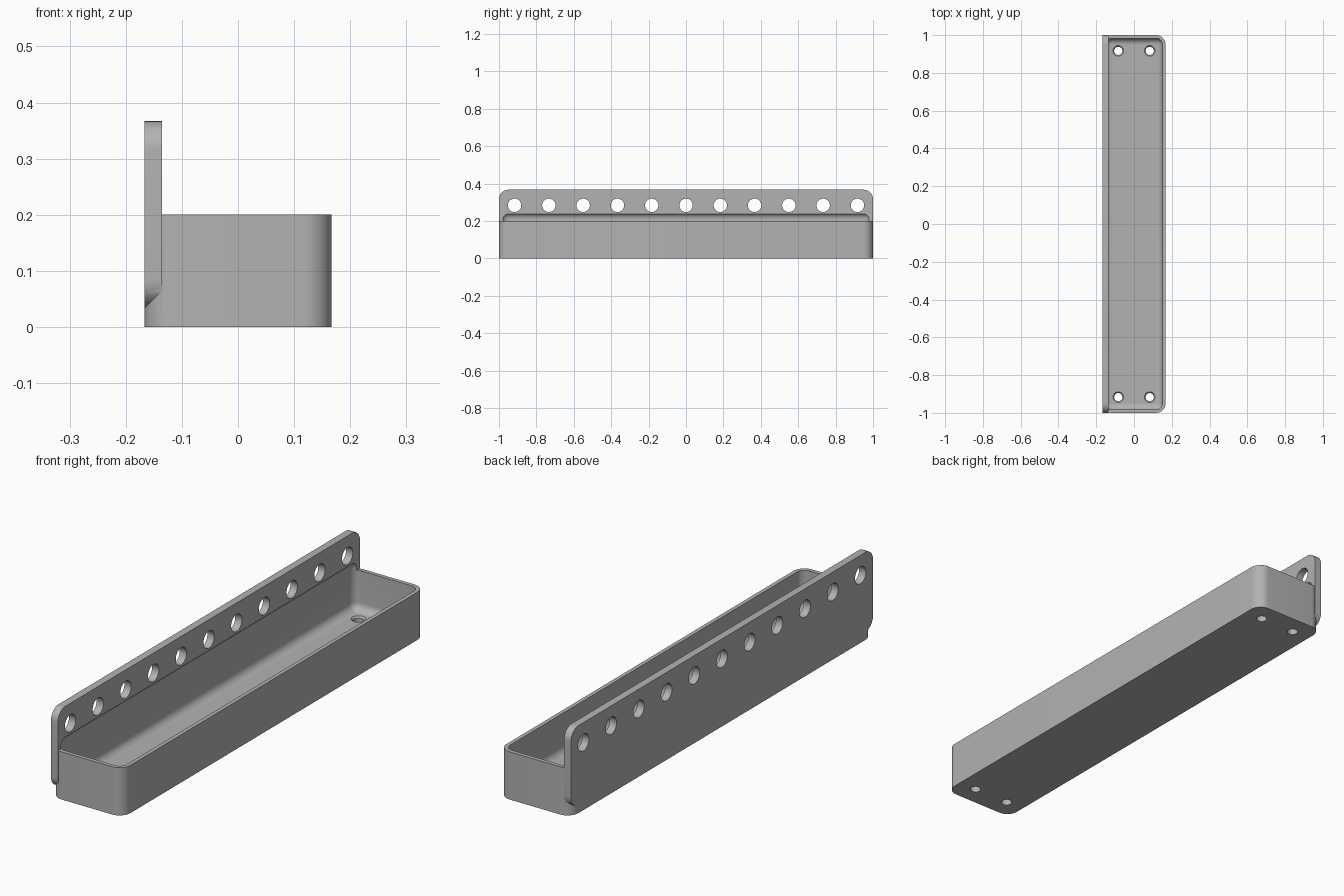
import bpy, bmesh, math
from mathutils import Matrix, Vector

U = 1 / 60  # design unit

if "Cube" in bpy.data.objects:
    bpy.data.objects.remove(bpy.data.objects["Cube"])

grey = bpy.data.materials.new("grey plastic")
grey.use_nodes = True
COLOUR = (0.45, 0.45, 0.45, 1)
grey.diffuse_color = COLOUR
grey.node_tree.nodes["Principled BSDF"].inputs["Base Color"].default_value = COLOUR


def finish(name, bm):
    mesh = bpy.data.meshes.new(name)
    bmesh.ops.recalc_face_normals(bm, faces=bm.faces)
    bm.to_mesh(mesh)
    bm.free()
    mesh.materials.append(grey)
    obj = bpy.data.objects.new(name, mesh)
    bpy.context.collection.objects.link(obj)
    return obj


def rounded_box(name, low, high, radius, axis=None, segments=12):
    """Box in design units; rounds the edges along one axis, or all edges."""
    bm = bmesh.new()
    low, high = Vector(low) * U, Vector(high) * U
    bmesh.ops.create_cube(bm, size=1, matrix=Matrix.Translation((low + high) / 2)
                          @ Matrix.Diagonal((*(high - low), 1)))
    edges = [e for e in bm.edges if axis is None
             or abs((e.verts[0].co - e.verts[1].co)[axis]) > 1e-5]
    bmesh.ops.bevel(bm, geom=edges, offset=radius * U, segments=segments,
                    profile=0.5, affect='EDGES')
    return finish(name, bm)


def add_cone(bm, centre, r1, r2, depth, turn=Matrix()):
    bmesh.ops.create_cone(bm, cap_ends=True, segments=40, radius1=r1 * U,
                          radius2=r2 * U, depth=depth * U,
                          matrix=Matrix.Translation(Vector(centre) * U) @ turn)


def combine(target, other, operation):
    mod = target.modifiers.new(operation, 'BOOLEAN')
    mod.operation, mod.solver, mod.object = operation, 'EXACT', other
    other.hide_render = True
    bpy.context.view_layer.objects.active = target
    bpy.ops.object.modifier_apply(modifier=mod.name)
    bpy.data.objects.remove(other)


# Tray body joined to the taller mounting plate
tray = rounded_box("mounting_tray", (-10, -60, 0), (10, 60, 12), 3, axis=2)
plate = rounded_box("plate", (-10, -60, 2), (-8.1, 60, 22), 3, axis=0)
combine(tray, plate, 'UNION')

# Soft-edged cavity, also scooped into the plate
cavity = rounded_box("cavity", (-9, -59, 2), (9, 59, 14.6), 2)
combine(tray, cavity, 'DIFFERENCE')

# Row of holes through the plate
bm = bmesh.new()
for i in range(-5, 6):
    add_cone(bm, (-9, i * 11, 17), 2.15, 2.15, 8, Matrix.Rotation(math.pi / 2, 4, 'Y'))
combine(tray, finish("plate_holes", bm), 'DIFFERENCE')

# Countersunk screw holes in the floor
drill, sink = bmesh.new(), bmesh.new()
for x in (-5, 5):
    for y in (-55, 55):
        add_cone(drill, (x, y, 1), 1.3, 1.3, 6)
        add_cone(sink, (x, y, 1.8), 1.1, 1.9, 0.8)
combine(tray, finish("screw_holes", drill), 'DIFFERENCE')
combine(tray, finish("countersinks", sink), 'DIFFERENCE')

# Smooth curves, sharp edges
bpy.ops.object.select_all(action='DESELECT')
tray.select_set(True)
bpy.context.view_layer.objects.active = tray
bpy.ops.object.shade_smooth_by_angle(angle=math.radians(30))
